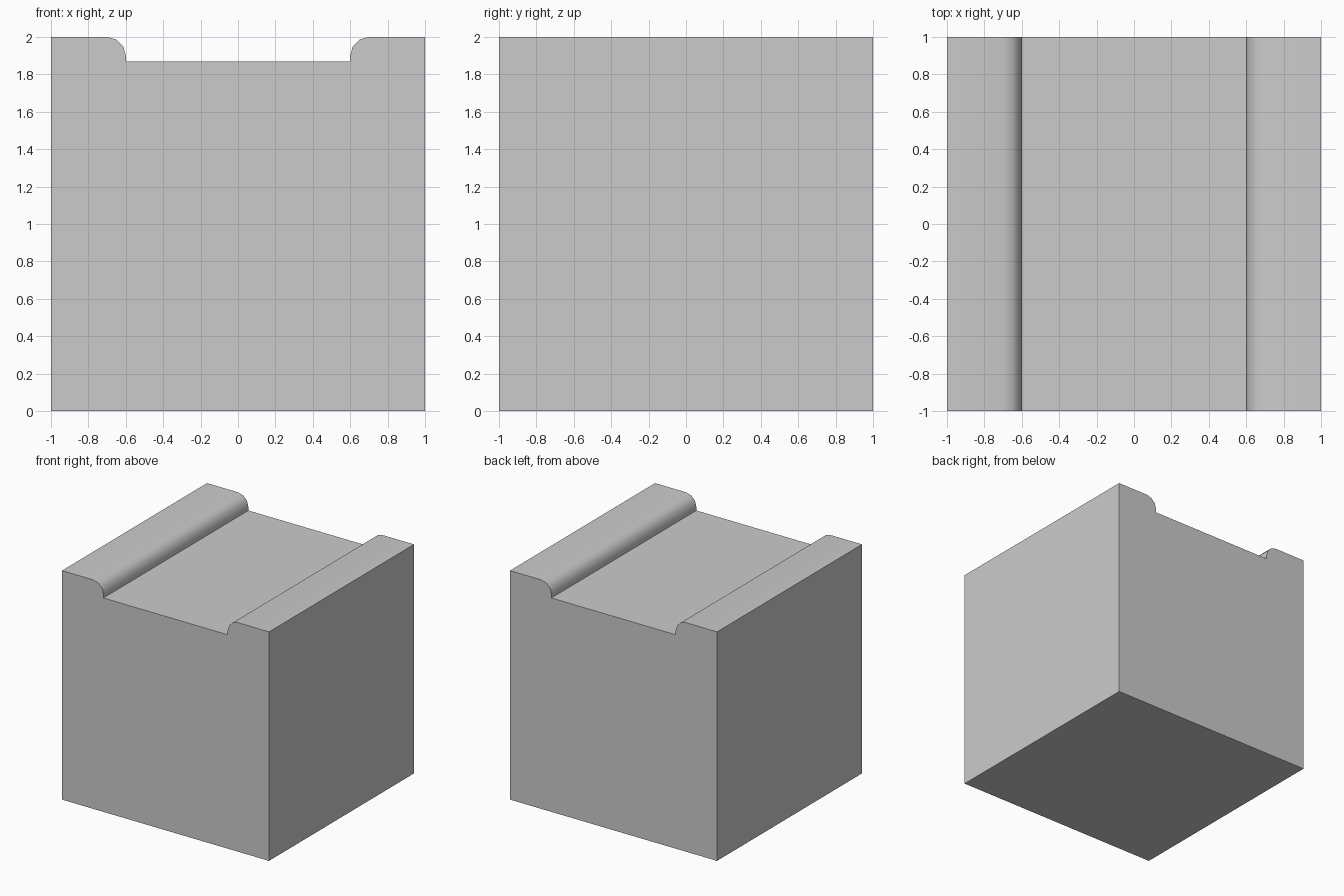
import bpy, bmesh, math

if "Cube" in bpy.data.objects:
    bpy.data.objects.remove(bpy.data.objects["Cube"])

FLOOR_Z, HALF_GROOVE, RADIUS, STEPS = 1.868, 0.6, 0.1, 3

# Right half of the front profile: outer wall, top, rounded lip, groove floor
right = [(1, 0), (1, 2)]
for i in range(STEPS + 1):
    a = math.radians(90 + 90 * i / STEPS)
    right.append((HALF_GROOVE + RADIUS + RADIUS * math.cos(a),
                  2 - RADIUS + RADIUS * math.sin(a)))
right.append((HALF_GROOVE, FLOOR_Z))
profile = right + [(-x, z) for x, z in reversed(right)]

# Extrude the profile from front to back
bm = bmesh.new()
face = bm.faces.new([bm.verts.new((x, -1, z)) for x, z in profile])
ext = bmesh.ops.extrude_face_region(bm, geom=[face], use_keep_orig=True)
bmesh.ops.translate(bm, vec=(0, 2, 0),
                    verts=[g for g in ext["geom"] if isinstance(g, bmesh.types.BMVert)])
bmesh.ops.recalc_face_normals(bm, faces=bm.faces)

mesh = bpy.data.meshes.new("grooved_block")
bm.to_mesh(mesh)
bm.free()
block = bpy.data.objects.new("grooved_block", mesh)
bpy.context.collection.objects.link(block)

# Smooth the rounded lips, keep the block edges sharp
bpy.context.view_layer.objects.active = block
block.select_set(True)
bpy.ops.object.shade_smooth_by_angle(angle=math.radians(40))
